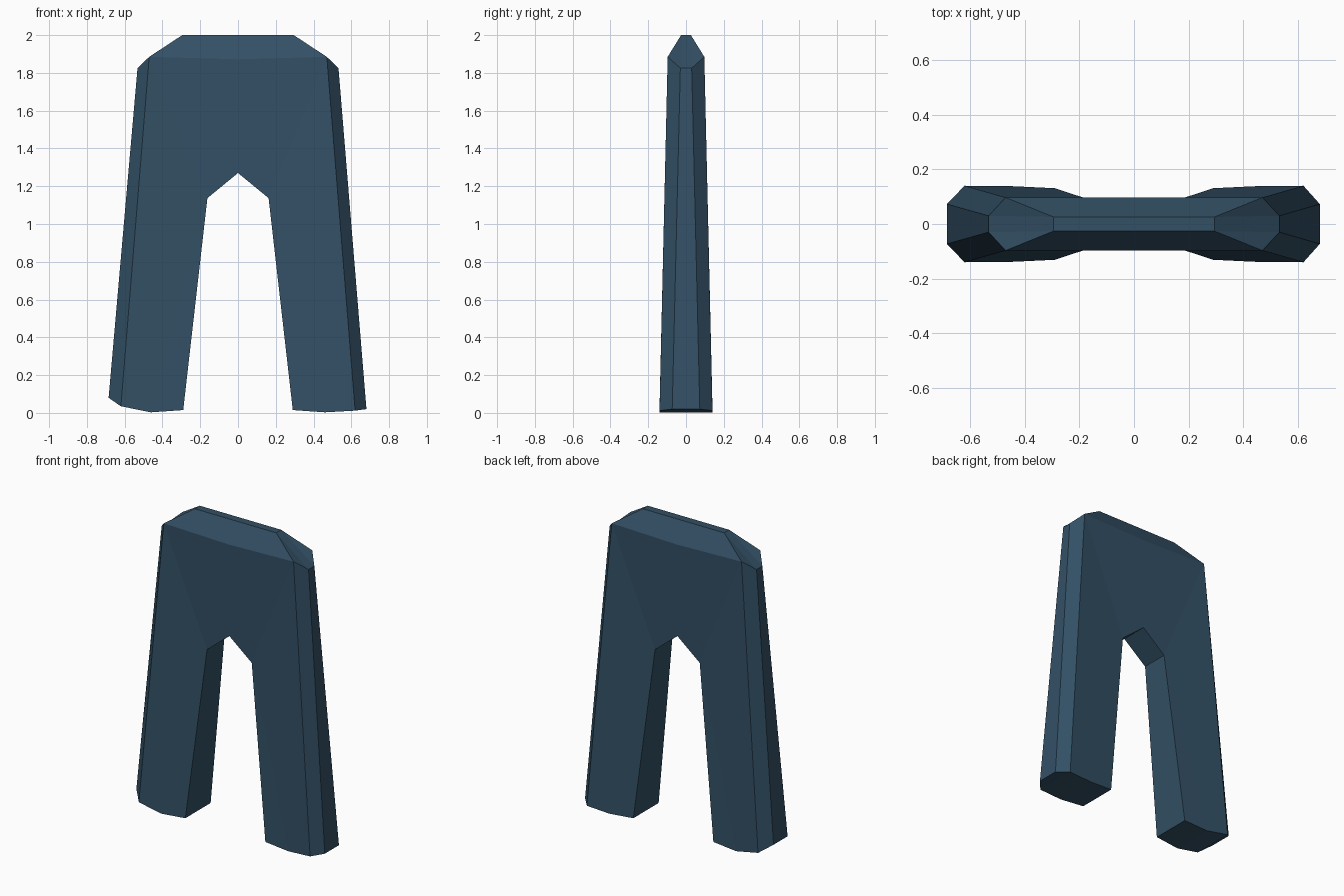
import bpy, bmesh

if "Cube" in bpy.data.objects:
    bpy.data.objects.remove(bpy.data.objects["Cube"])

navy = bpy.data.materials.new("dark_slate_blue")
navy.diffuse_color = (0.033, 0.080, 0.130, 1)
navy.use_nodes = True
navy.node_tree.nodes["Principled BSDF"].inputs["Base Color"].default_value = navy.diffuse_color

# One quarter of the model; points are (x, half thickness, z).
# The two hems differ slightly, so they are given per side.
UPPER = {
    "ridge": (0.295, 0.026, 2.0),      # flat top of the waist
    "shoulder": (0.47, 0.097, 1.885),  # front corner of the waist
    "hip": (0.532, 0.03, 1.825),       # top of the side strip
    "notch": (0.162, 0.089, 1.137),    # inner top of the leg
    "inner": (0.29, 0.131, 0.015),
    "mid": (0.46, 0.139, 0.003),
}
HEM = {
    1: {"outer": (0.62, 0.14, 0.012), "side": (0.68, 0.073, 0.02)},
    -1: {"outer": (0.62, 0.14, 0.035), "side": (0.685, 0.073, 0.08)},
}
CENTRE = {"waist": (0, 0.097, 1.872), "crotch": (0, 0.09, 1.27)}

bm = bmesh.new()
v = {}
for sy in (-1, 1):
    for name, (x, y, z) in CENTRE.items():
        v[name, 1, sy] = v[name, -1, sy] = bm.verts.new((x, y * sy, z))
    for sx in (-1, 1):
        for name, (x, y, z) in {**UPPER, **HEM[sx]}.items():
            v[name, sx, sy] = bm.verts.new((x * sx, y * sy, z))


def face(sx, sy, *names):
    bm.faces.new([v[n, sx, sy] for n in names])


def strip(sx, a, b):
    # quad spanning front to back along edge a-b
    bm.faces.new([v[a, sx, -1], v[b, sx, -1], v[b, sx, 1], v[a, sx, 1]])


for sx in (-1, 1):
    for sy in (-1, 1):
        # front and back panels
        face(sx, sy, "waist", "shoulder", "notch", "crotch")
        face(sx, sy, "shoulder", "outer", "mid", "notch")
        face(sx, sy, "notch", "mid", "inner")
        # bevel beside the side strip, and the waist end
        face(sx, sy, "shoulder", "hip", "side", "outer")
        face(sx, sy, "ridge", "hip", "shoulder")
    # side, waist end, hem, inner leg and crotch
    for a, b in (("hip", "side"), ("ridge", "hip"), ("side", "outer"),
                 ("outer", "mid"), ("mid", "inner"),
                 ("inner", "notch"), ("notch", "crotch")):
        if (a, b) == ("side", "outer"):
            strip(sx, a, b)
        else:
            strip(sx, a, b)

# sloped waist bands and flat top
for sy in (-1, 1):
    bm.faces.new([v["ridge", -1, sy], v["shoulder", -1, sy], v["waist", 1, sy],
                  v["shoulder", 1, sy], v["ridge", 1, sy]])
bm.faces.new([v["ridge", -1, -1], v["ridge", 1, -1], v["ridge", 1, 1], v["ridge", -1, 1]])

bmesh.ops.recalc_face_normals(bm, faces=bm.faces)
mesh = bpy.data.meshes.new("trousers")
bm.to_mesh(mesh)
bm.free()
mesh.materials.append(navy)
bpy.context.collection.objects.link(bpy.data.objects.new("trousers", mesh))
